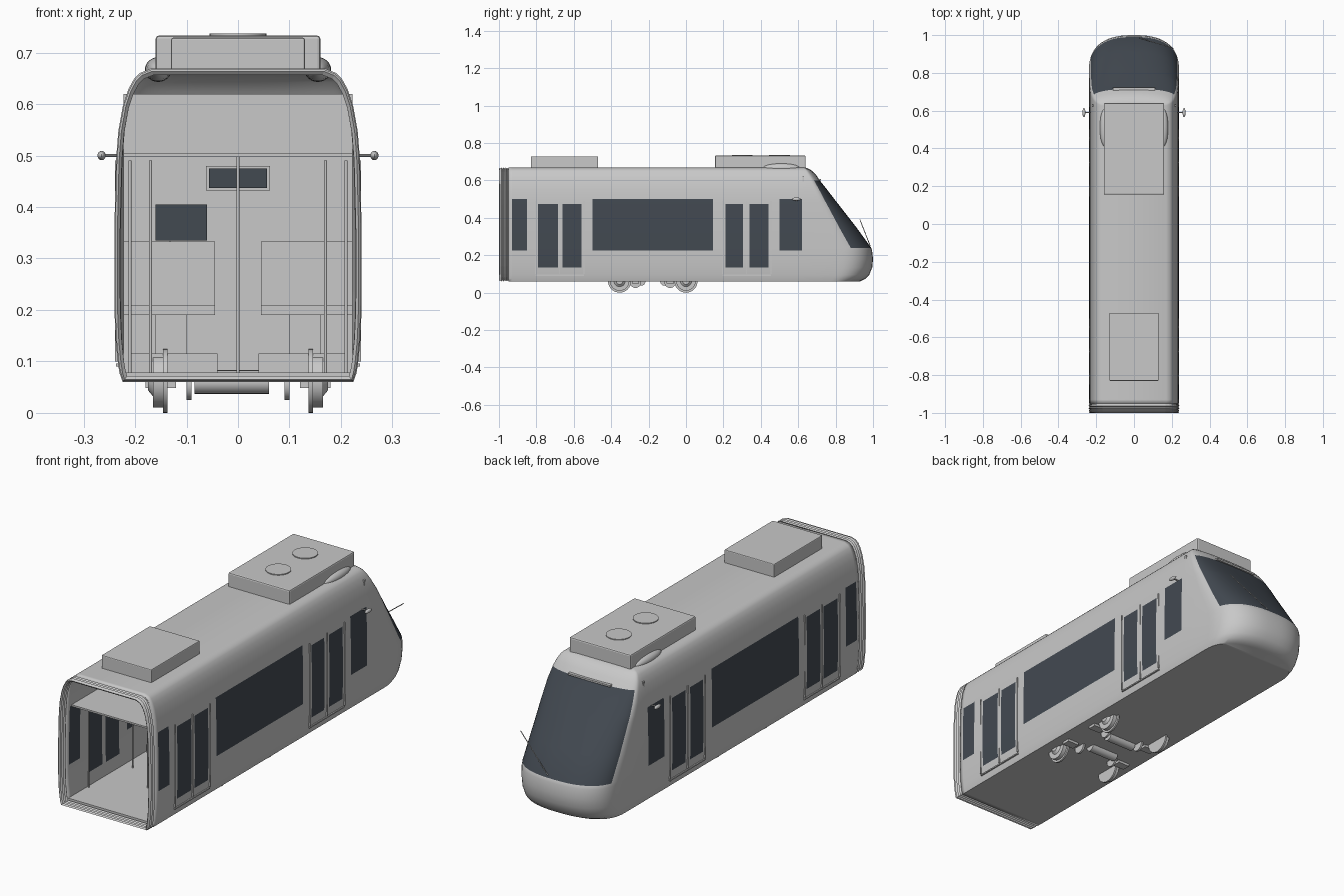
import bpy, bmesh, math
from mathutils import Vector

if "Cube" in bpy.data.objects:
    bpy.data.objects.remove(bpy.data.objects["Cube"])


def material(name, color):
    m = bpy.data.materials.new(name)
    m.use_nodes = True
    m.diffuse_color = color
    m.node_tree.nodes["Principled BSDF"].inputs["Base Color"].default_value = color
    return m


GREY = material("light_grey", (0.58, 0.58, 0.58, 1))
GLASS = material("dark_glass", (0.055, 0.067, 0.083, 1))


def finish(name, bm, mats=(GREY,), smooth=False):
    me = bpy.data.meshes.new(name)
    bmesh.ops.recalc_face_normals(bm, faces=bm.faces)
    bm.to_mesh(me)
    bm.free()
    for m in mats:
        me.materials.append(m)
    ob = bpy.data.objects.new(name, me)
    bpy.context.collection.objects.link(ob)
    if smooth:
        bpy.ops.object.select_all(action="DESELECT")
        ob.select_set(True)
        bpy.context.view_layer.objects.active = ob
        bpy.ops.object.shade_smooth_by_angle(angle=math.radians(35))
    return ob


def box(name, x, y, z, mat=GREY, bevel=0):
    bm = bmesh.new()
    bmesh.ops.create_cube(bm, size=1)
    for v in bm.verts:
        v.co = [lo + (c + 0.5) * (hi - lo) for c, (lo, hi) in zip(v.co, (x, y, z))]
    if bevel:
        bmesh.ops.bevel(bm, geom=bm.edges, offset=bevel, segments=2, affect="EDGES", profile=0.5)
    return finish(name, bm, (mat,))


def rod(name, a, b, r, r2=None, sides=24):
    a, b = Vector(a), Vector(b)
    bm = bmesh.new()
    bmesh.ops.create_cone(bm, cap_ends=True, segments=sides, radius1=r,
                          radius2=r if r2 is None else r2, depth=(b - a).length)
    turn = (b - a).to_track_quat("Z", "Y")
    for v in bm.verts:
        v.co = turn @ v.co + (a + b) / 2
    return finish(name, bm, smooth=True)


def ball(name, center, radii):
    bm = bmesh.new()
    bmesh.ops.create_uvsphere(bm, u_segments=20, v_segments=12, radius=1)
    for v in bm.verts:
        v.co = [c + r * p for c, r, p in zip(center, radii, v.co)]
    return finish(name, bm, smooth=True)


# Body levels: height, half width, nose reach, depth of nose rounding
LEVELS = [(0.06, 0.224, 0.93, 0.16), (0.075, 0.228, 0.96, 0.17), (0.095, 0.231, 0.98, 0.18),
          (0.135, 0.235, 0.996, 0.185), (0.18, 0.237, 1.0, 0.185), (0.225, 0.238, 0.995, 0.18),
          (0.24, 0.238, 0.99, 0.18), (0.35, 0.238, 0.91, 0.15), (0.475, 0.235, 0.813, 0.1),
          (0.5, 0.234, 0.793, 0.09), (0.55, 0.23, 0.755, 0.07), (0.6, 0.221, 0.715, 0.05),
          (0.63, 0.211, 0.695, 0.045), (0.65, 0.2, 0.675, 0.035), (0.66, 0.19, 0.66, 0.025),
          (0.668, 0.17, 0.642, 0.015)]
# Side glazing: y range and z range
DOORS = [(-0.79, -0.685), (-0.66, -0.56), (0.21, 0.305), (0.34, 0.44)]
WINDOWS = [(-0.93, -0.85), (-0.5, 0.145), (0.5, 0.62)]
PANES = [(d, (0.135, 0.475)) for d in DOORS] + [(w, (0.225, 0.5)) for w in WINDOWS]
COLUMNS = [-0.95] + sorted(y for p, _ in PANES for y in p)
STEPS = 15


def outline(z, w, reach, depth):
    """Plan outline of the body at one height, from one rear corner to the other."""
    side = [(w, y) for y in COLUMNS]
    for i in range(STEPS):
        a = math.radians(90 - 90 * i / STEPS)
        side.append((w * math.sin(a) ** 0.8, reach - depth + depth * max(math.cos(a), 0) ** 0.8))
    ring = side + [(0, reach)] + [(-x, y) for x, y in reversed(side)]
    return [(x, y, z) for x, y in ring]


# Body shell with glazing and windscreen
bm = bmesh.new()
rings = [[bm.verts.new(p) for p in outline(*lev)] for lev in LEVELS]
n = len(rings[0])
first, last = len(COLUMNS) + 3, n - len(COLUMNS) - 4
for k in range(len(rings) - 1):
    for i in range(n - 1):
        f = bm.faces.new((rings[k][i], rings[k][i + 1], rings[k + 1][i + 1], rings[k + 1][i]))
        c = f.calc_center_median()
        on_side = i < len(COLUMNS) - 1 or i >= n - len(COLUMNS)
        pane = on_side and any(y[0] < c.y < y[1] and z[0] < c.z < z[1] for y, z in PANES)
        screen = first <= i < last and 0.24 < c.z < 0.6
        f.material_index = int(pane or screen)
for r in (rings[0], rings[-1]):
    for i in range(n // 2):
        bm.faces.new(list(dict.fromkeys((r[i], r[i + 1], r[-2 - i], r[-1 - i]))))
body = finish("body_shell", bm, (GREY, GLASS), smooth=True)
shell = body.modifiers.new("thickness", "SOLIDIFY")
shell.thickness = 0.01
shell.offset = -1

# Ribbed gangway at the open end
bm = bmesh.new()
section = [(w, z) for z, w, _, _ in LEVELS]
section += [(-w, z) for w, z in reversed(section)]
loops = []
for k in range(9):
    s = 0.985 if k % 2 == 0 else 0.962
    loops.append([bm.verts.new((x * s, -0.95 - k * 0.00625, 0.365 + (z - 0.365) * s))
                  for x, z in section])
m = len(section)
for a, b in zip(loops, loops[1:]):
    for i in range(m):
        bm.faces.new((a[i], a[(i + 1) % m], b[(i + 1) % m], b[i]))
gangway = finish("gangway_bellows", bm)
skin = gangway.modifiers.new("thickness", "SOLIDIFY")
skin.thickness = 0.006
skin.offset = -1

# Roof equipment
box("rear_roof_unit", (-0.13, 0.13), (-0.83, -0.47), (0.66, 0.729), bevel=0.004)
box("front_roof_unit", (-0.16, 0.16), (0.155, 0.64), (0.66, 0.733), bevel=0.006)
for y in (0.3, 0.5):
    rod("roof_fan", (0, y, 0.73), (0, y, 0.737), 0.055, sides=32)

# Interior floor, ceiling, cab wall and displays
box("floor", (-0.222, 0.222), (-0.95, 0.62), (0.062, 0.078))
box("ceiling", (-0.222, 0.222), (-0.92, 0.62), (0.497, 0.505))
box("cab_wall", (-0.222, 0.222), (0.622, 0.632), (0.075, 0.62))
box("driver_screen", (-0.16, -0.06), (0.612, 0.622), (0.335, 0.405), GLASS)
box("screen_stem", (-0.134, -0.13), (0.614, 0.622), (0.31, 0.335))
box("display_frame", (-0.062, 0.062), (0.614, 0.622), (0.432, 0.48))
box("display", (-0.056, 0.056), (0.608, 0.614), (0.437, 0.475), GLASS)
rod("centre_pole", (0, -0.67, 0.075), (0, -0.67, 0.5), 0.003, sides=12)

for s in (-1, 1):
    def span(a, b):
        return tuple(sorted((s * a, s * b)))

    # Seats and grab poles
    for y in (-0.38, -0.08):
        box("seat_base", span(0.04, 0.21), (y, y + 0.1), (0.075, 0.115))
        box("seat_leg", span(0.1, 0.16), (y + 0.03, y + 0.07), (0.11, 0.195))
        box("seat_cushion", span(0.045, 0.222), (y, y + 0.1), (0.19, 0.21))
        box("seat_back", span(0.045, 0.222), (y + 0.1, y + 0.115), (0.19, 0.333))
    for x, y in ((0.21, -0.81), (0.17, -0.54), (0.21, 0.18)):
        rod("grab_pole", (s * x, y, 0.075), (s * x, y, 0.49), 0.003, sides=12)

    # Door seams and sills
    for y0, y1 in ((-0.805, -0.545), (0.195, 0.455)):
        for y in (y0, (y0 + y1) / 2, y1):
            box("door_seam", span(0.23, 0.239), (y - 0.002, y + 0.002), (0.1, 0.49))
        box("door_sill", span(0.225, 0.237), (y0, y1), (0.09, 0.096))

    # Mirrors and roof fairings
    rod("mirror_arm", (s * 0.225, 0.59, 0.5), (s * 0.265, 0.59, 0.5), 0.003, sides=10)
    ball("mirror", (s * 0.265, 0.59, 0.5), (0.008, 0.024, 0.009))
    ball("roof_fairing", (s * 0.155, 0.51, 0.667), (0.026, 0.1, 0.024))

    # Wheels and brake brackets
    for y in (-0.355, 0.0):
        rod("wheel", (s * 0.14, y, 0.062), (s * 0.165, y, 0.062), 0.052, sides=32)
        rod("wheel_flange", (s * 0.137, y, 0.062), (s * 0.146, y, 0.062), 0.062, sides=32)
        rod("wheel_hub", (s * 0.165, y, 0.062), (s * 0.175, y, 0.062), 0.03, 0.018)
    for y in (-0.27, -0.085):
        rod("brake_disc", (s * 0.09, y, 0.055), (s * 0.1, y, 0.055), 0.03)
        box("bogie_bracket", span(0.12, 0.18), (y - 0.02, y + 0.02), (0.048, 0.064))

# Motors under the floor
for y in (-0.24, -0.115):
    rod("motor", (-0.085, y, 0.06), (0.06, y, 0.06), 0.023)

# Windscreen trim and antenna
box("windscreen_bar", (-0.11, 0.11), (0.706, 0.722), (0.6, 0.608))
rod("antenna", (0.03, 0.985, 0.25), (0.21, 0.93, 0.39), 0.002, sides=8)
